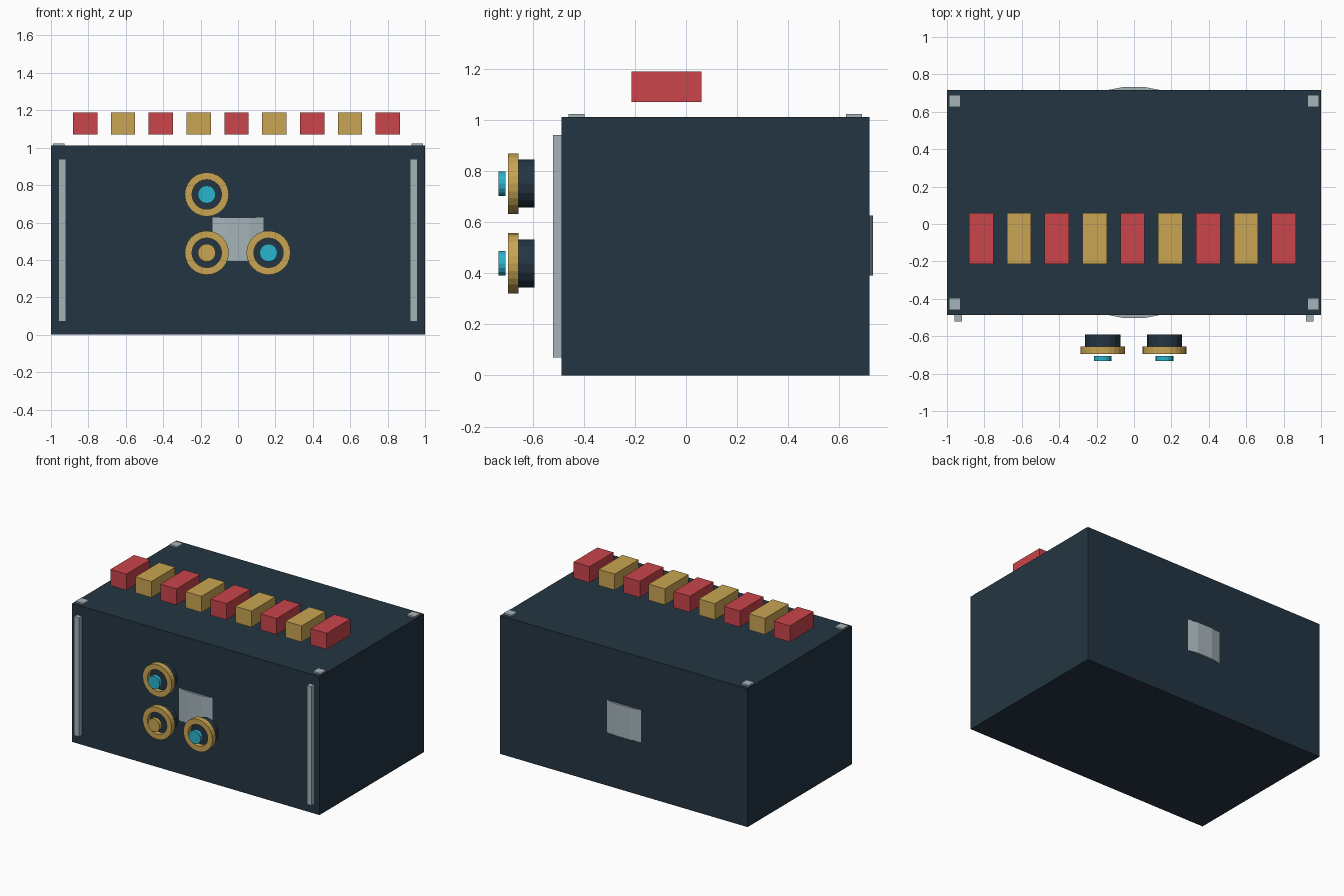
import bpy, bmesh
from math import pi, cos, sin
from mathutils import Matrix

cube = bpy.data.objects.get("Cube")
if cube:
    bpy.data.objects.remove(cube, do_unlink=True)


def material(name, rgb):
    m = bpy.data.materials.new(name)
    m.use_nodes = True
    m.diffuse_color = (*rgb, 1)
    m.node_tree.nodes["Principled BSDF"].inputs["Base Color"].default_value = (*rgb, 1)
    return m


NAVY = material("dark navy", (0.0176, 0.0356, 0.0545))
RED = material("red", (0.591, 0.060, 0.070))
GOLD = material("gold", (0.584, 0.376, 0.084))
GREY = material("pale grey", (0.381, 0.456, 0.491))
TEAL = material("teal", (0.023, 0.456, 0.610))


def finish(name, bm, mat):
    bmesh.ops.recalc_face_normals(bm, faces=bm.faces)
    me = bpy.data.meshes.new(name)
    bm.to_mesh(me)
    bm.free()
    me.materials.append(mat)
    ob = bpy.data.objects.new(name, me)
    bpy.context.collection.objects.link(ob)
    return ob


def box(name, lo, hi, mat):
    bm = bmesh.new()
    size = [b - a for a, b in zip(lo, hi)]
    mid = [(a + b) / 2 for a, b in zip(lo, hi)]
    bmesh.ops.create_cube(bm, size=1, matrix=Matrix.Translation(mid) @ Matrix.Diagonal((*size, 1)))
    return finish(name, bm, mat)


def disc(name, centre, radius, depth, sides, mat, axis="Y"):
    bm = bmesh.new()
    turn = Matrix.Rotation(pi / 2, 4, "X") if axis == "Y" else Matrix.Rotation(pi / sides, 4, "Z")
    bmesh.ops.create_cone(bm, cap_ends=True, segments=sides, radius1=radius, radius2=radius,
                          depth=depth, matrix=Matrix.Translation(centre) @ turn)
    return finish(name, bm, mat)


def ring(name, x, z, y0, y1, outer, inner, sides, mat):
    # rectangular section swept round the y axis
    bm = bmesh.new()
    section = [(outer, y0), (outer, y1), (inner, y1), (inner, y0)]
    loops = []
    for i in range(sides):
        a = 2 * pi * i / sides
        loops.append([bm.verts.new((x + r * cos(a), y, z + r * sin(a))) for r, y in section])
    for i in range(sides):
        p, q = loops[i], loops[(i + 1) % sides]
        for k in range(4):
            n = (k + 1) % 4
            bm.faces.new((p[k], p[n], q[n], q[k]))
    return finish(name, bm, mat)


# Case with the drum that just breaks through its front and back walls
box("case", (-1, -0.487, 0), (1, 0.717, 1.011), NAVY)
disc("inner_drum", (0, 0.115, 0.508), 0.62, 0.235, 32, GREY, "Z")

# Corner plates on the lid and trim strips on the front
for side, s in (("right", -1), ("left", 1)):
    xs = sorted((s * 0.927, s * 0.99))
    for end, y in (("front", -0.46), ("back", 0.625)):
        box(f"{end}_{side}_corner_plate", (xs[0], y, 1.0), (xs[1], y + 0.064, 1.022), GREY)
    xs = sorted((s * 0.92, s * 0.96))
    box(f"{side}_front_strip", (xs[0], -0.52, 0.07), (xs[1], -0.48, 0.94), GREY)

# Row of keys floating above the lid
for i in range(9):
    x = -0.817 + i * 0.2023
    box(f"key_{i + 1}", (x - 0.065, -0.214, 1.07), (x + 0.065, 0.06, 1.188), GOLD if i % 2 else RED)

# Dials: dark base, gold ring, coloured button
dials = [("upper", -0.167, 0.75, TEAL), ("lower_right", -0.167, 0.438, GOLD),
         ("lower_left", 0.163, 0.438, TEAL)]
for name, x, z, mat in dials:
    disc(f"{name}_dial_base", (x, -0.626, z), 0.094, 0.068, 16, NAVY)
    ring(f"{name}_dial_ring", x, z, -0.696, -0.655, 0.118, 0.079, 24, GOLD)
    disc(f"{name}_dial_button", (x, -0.72, z), 0.048, 0.027, 16, mat)
